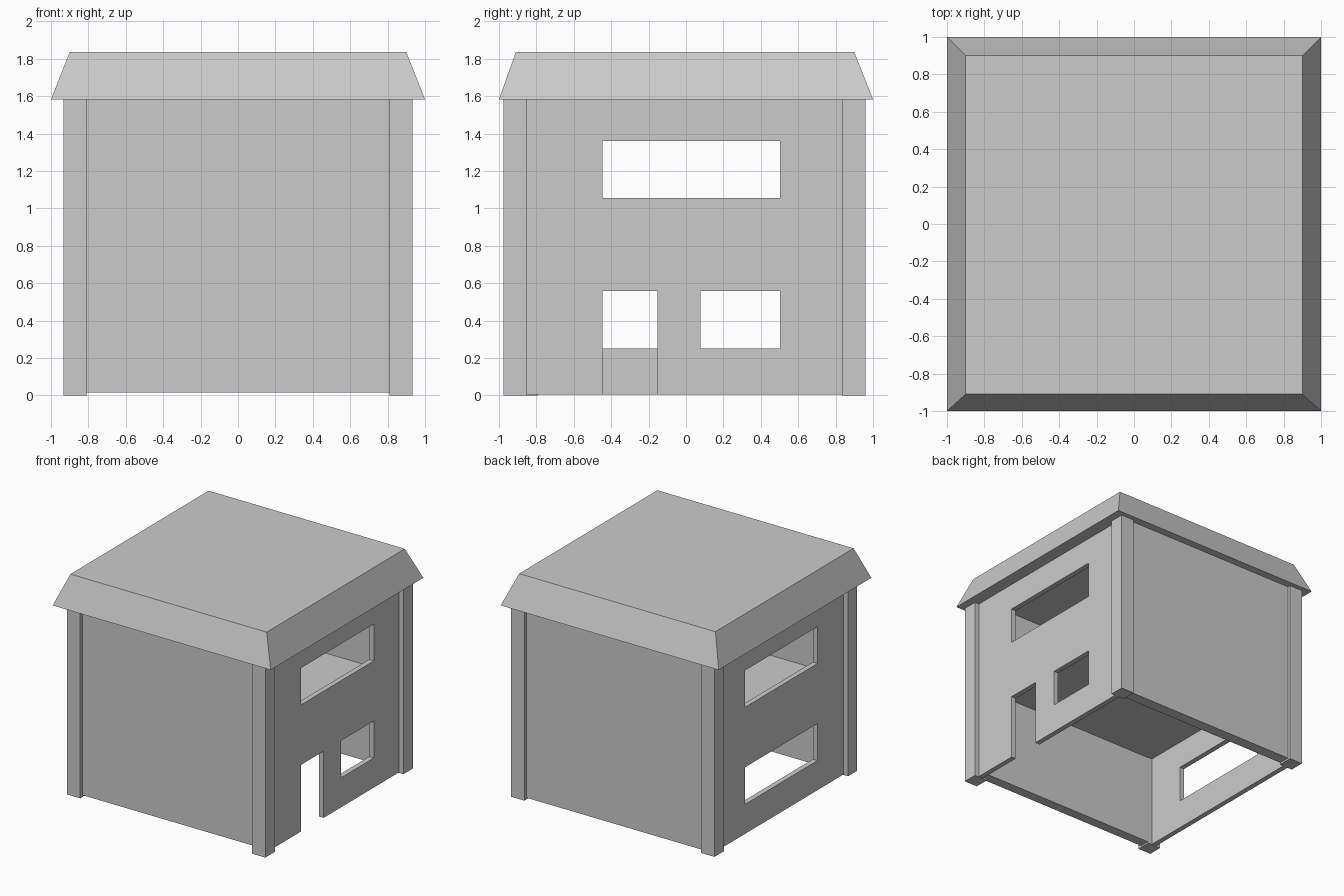
import bpy, bmesh
from mathutils import Vector

if "Cube" in bpy.data.objects:
    bpy.data.objects.remove(bpy.data.objects["Cube"])


def finish(name, bm):
    bmesh.ops.recalc_face_normals(bm, faces=bm.faces[:])
    me = bpy.data.meshes.new(name)
    bm.to_mesh(me)
    bm.free()
    ob = bpy.data.objects.new(name, me)
    bpy.context.collection.objects.link(ob)
    return ob


def box(name, x0, x1, y0, y1, z0, z1):
    bm = bmesh.new()
    bmesh.ops.create_cube(bm, size=1)
    for v in bm.verts:
        v.co = Vector(((x0 + x1) / 2 + v.co.x * (x1 - x0),
                       (y0 + y1) / 2 + v.co.y * (y1 - y0),
                       (z0 + z1) / 2 + v.co.z * (z1 - z0)))
    return finish(name, bm)


def side_wall(name, x_out, x_in, y0, y1, z0, z1, holes):
    """Wall in the y-z plane with rectangular openings (y0, y1, z0, z1)."""
    ys = sorted({y0, y1, *[v for h in holes for v in h[:2]]})
    zs = sorted({z0, z1, *[v for h in holes for v in h[2:]]})
    bm = bmesh.new()
    for ya, yb in zip(ys, ys[1:]):
        for za, zb in zip(zs, zs[1:]):
            cy, cz = (ya + yb) / 2, (za + zb) / 2
            if any(h[0] < cy < h[1] and h[2] < cz < h[3] for h in holes):
                continue
            bm.faces.new([bm.verts.new((x_out, y, z)) for y, z in
                          ((ya, za), (yb, za), (yb, zb), (ya, zb))])
    bmesh.ops.remove_doubles(bm, verts=bm.verts[:], dist=1e-5)
    ext = bmesh.ops.extrude_face_region(bm, geom=bm.faces[:], use_keep_orig=True)
    for v in ext["geom"]:
        if isinstance(v, bmesh.types.BMVert):
            v.co.x = x_in
    bmesh.ops.dissolve_limit(bm, angle_limit=0.01, verts=bm.verts[:], edges=bm.edges[:])
    return finish(name, bm)


EAVE, FLOOR = 1.583, 0.81
FRONT, BACK = -0.795, 0.84      # inner faces of the front and back walls

# Corner pillars (the front left one stands a little further back)
box("front_left_pillar", -0.933, -0.81, -0.91, -0.79, 0, EAVE)
box("front_right_pillar", 0.81, 0.933, -0.975, -0.85, 0, EAVE)
box("back_left_pillar", -0.933, -0.81, 0.835, 0.96, 0, EAVE)
box("back_right_pillar", 0.81, 0.933, 0.835, 0.96, 0, EAVE)

# Plain front and back walls
box("front_wall", -0.85, 0.85, -0.88, FRONT, 0.015, EAVE)
box("back_wall", -0.85, 0.85, BACK, 0.935, 0.015, EAVE)

# Side walls: wide windows on the left, door and windows on the right
upper = (-0.447, 0.503, 1.055, 1.36)
side_wall("left_wall", -0.893, -0.85, -0.85, 0.88, 0.005, EAVE,
          [upper, (-0.447, 0.503, 0.25, 0.557)])
side_wall("right_wall", 0.893, 0.85, -0.88, 0.88, 0.005, EAVE,
          [upper, (0.077, 0.503, 0.25, 0.557), (-0.447, -0.153, 0.005, 0.557)])

# Floor between the storeys
box("upper_floor", -0.85, 0.85, FRONT, BACK, FLOOR - 0.025, FLOOR)

# Flat-topped roof with sloped edges
roof = box("roof", -1, 1, -1, 1, EAVE, 1.835)
for v in roof.data.vertices:
    if v.co.z > 1.7:
        v.co.x *= 0.9
        v.co.y *= 0.9 if v.co.y > 0 else 0.91
